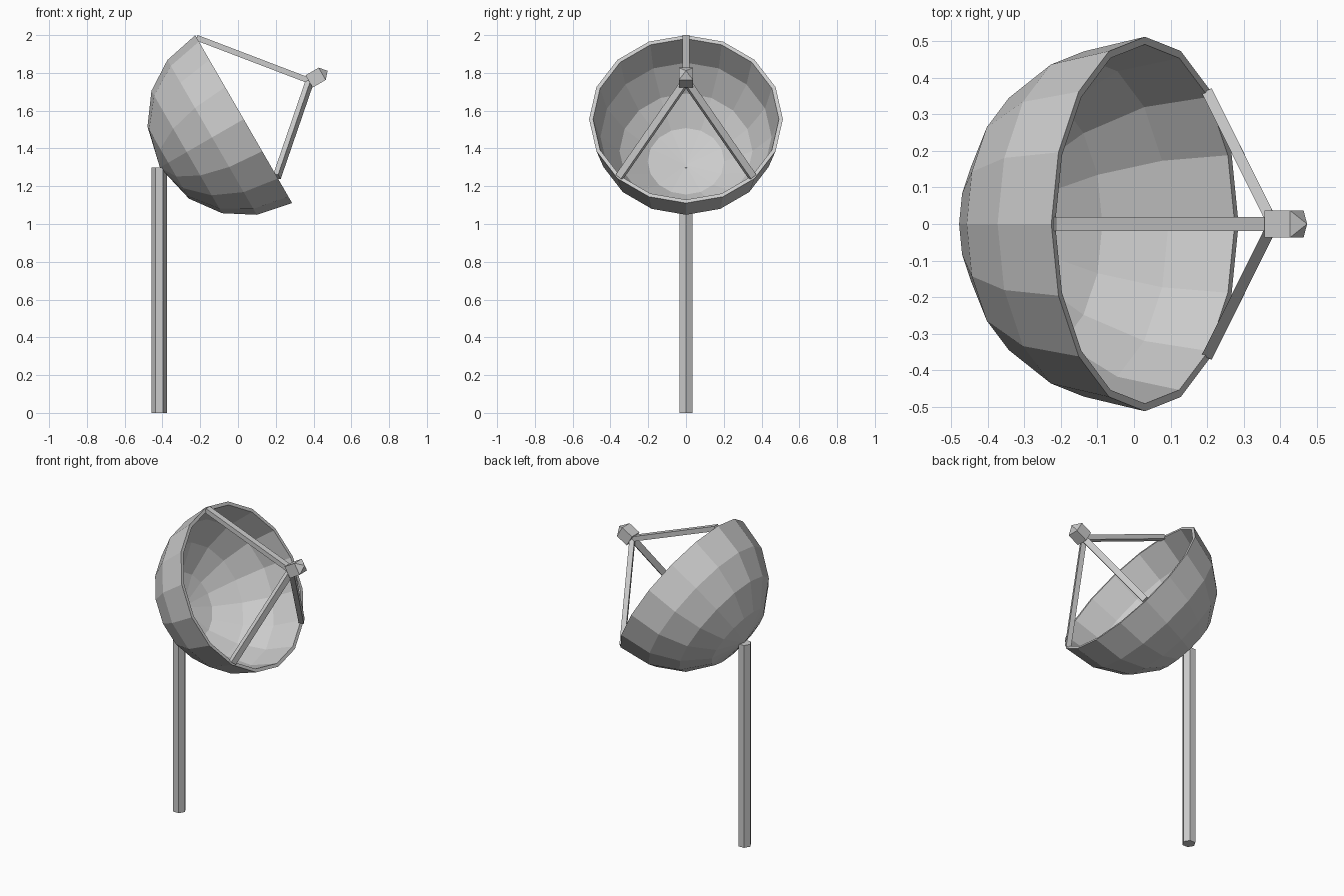
import bpy, bmesh, math
from mathutils import Matrix, Vector

if "Cube" in bpy.data.objects:
    bpy.data.objects.remove(bpy.data.objects["Cube"])

# Dish frame: local z is the dish axis (tilted 30 degrees up), local x is "up" along the rim
S, C = 0.5, math.sqrt(3) / 2
FRAME = Matrix(((-S, 0, C, 0.03),
                (0, -1, 0, 0),
                (C, 0, S, 1.555),
                (0, 0, 0, 1)))


def make(name, bm, matrix=Matrix()):
    bmesh.ops.transform(bm, matrix=matrix, verts=bm.verts)
    bmesh.ops.recalc_face_normals(bm, faces=bm.faces)
    me = bpy.data.meshes.new(name)
    bm.to_mesh(me)
    bm.free()
    ob = bpy.data.objects.new(name, me)
    bpy.context.collection.objects.link(ob)
    return ob


def lathe(name, profile, sides, phase=0.0):
    """Revolve (radius, height) points around the dish axis."""
    bm = bmesh.new()
    rings = []
    for r, h in profile:
        if r == 0:
            rings.append([bm.verts.new((0, 0, h))] * sides)
        else:
            rings.append([bm.verts.new((r * math.cos(phase + math.tau * i / sides),
                                        r * math.sin(phase + math.tau * i / sides), h))
                          for i in range(sides)])
    for a, b in zip(rings, rings[1:]):
        for i in range(sides):
            j = (i + 1) % sides
            bm.faces.new(list(dict.fromkeys((a[i], a[j], b[j], b[i]))))
    return make(name, bm, FRAME)


def strut(name, angle):
    """Thin bar from the rim to the back of the receiver."""
    start = Vector((0.498 * math.cos(angle), 0.498 * math.sin(angle), 0.0))
    end = Vector((0, 0, 0.405))
    d = end - start
    side = Vector((-math.sin(angle), math.cos(angle), 0))
    z = d.normalized()
    up = z.cross(side)
    mid = (start + end) / 2
    m = Matrix((side * 0.038, up * 0.03, d)).transposed().to_4x4()
    m.translation = mid
    bm = bmesh.new()
    bmesh.ops.create_cube(bm, size=1, matrix=m)
    return make(name, bm, FRAME)


# Dish bowl: outer skin, rim and inner skin
lathe("dish", [(0, -0.512), (0.22, -0.461), (0.374, -0.348), (0.473, -0.193), (0.513, 0),
               (0.492, 0), (0.453, -0.187), (0.352, -0.338), (0.203, -0.446), (0, -0.487)], 16)

# Receiver: square block with a pyramid tip
R = 0.0375 * math.sqrt(2)
lathe("receiver", [(0, 0.40), (R, 0.40), (R, 0.48), (0, 0.513)], 4, math.pi / 4)

# Three receiver struts
for label, deg in (("top", 0), ("left", 135), ("right", -135)):
    strut(label + "_strut", math.radians(deg))

# Hexagonal mast, one edge facing the front of the dish
bm = bmesh.new()
bmesh.ops.create_cone(bm, cap_ends=True, segments=6, radius1=0.04, radius2=0.04, depth=1.3,
                      matrix=Matrix.Translation((-0.417, 0, 0.65)) @ Matrix.Rotation(math.pi / 6, 4, 'Z'))
mast = make("mast", bm)
# Keep a mast corner on the x axis whatever the cone's start angle
if not any(abs(v.co.y) < 1e-4 for v in mast.data.vertices):
    mast.data.transform(Matrix.Translation((-0.417, 0, 0)) @ Matrix.Rotation(math.pi / 6, 4, 'Z')
                        @ Matrix.Translation((0.417, 0, 0)))
